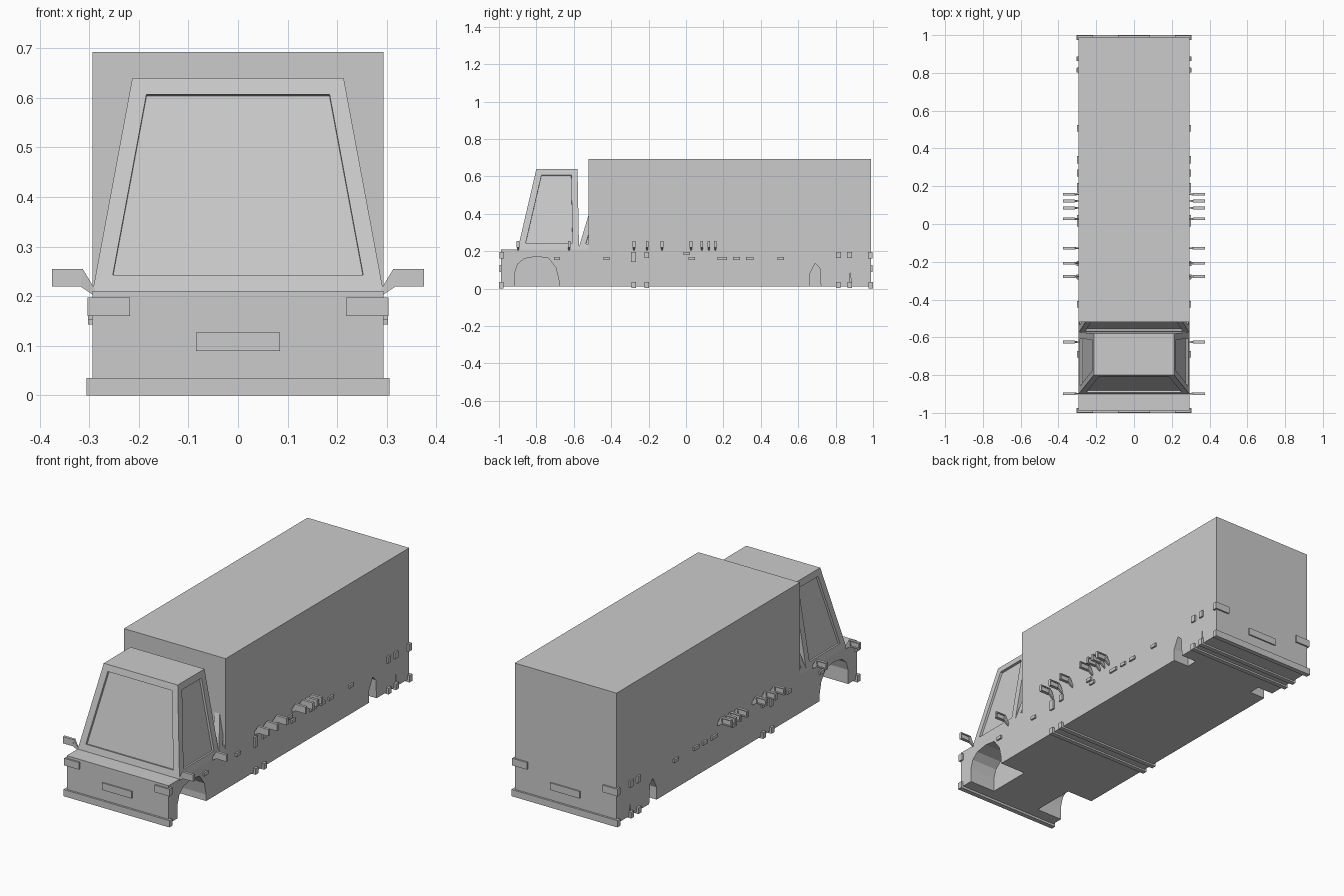
import bpy, bmesh
from mathutils import Vector

old = bpy.data.objects.get("Cube")
if old:
    bpy.data.objects.remove(old, do_unlink=True)

grey = bpy.data.materials.new("plain grey")
grey.use_nodes = True
GREY = (0.6, 0.6, 0.6, 1)
grey.diffuse_color = GREY
grey.node_tree.nodes["Principled BSDF"].inputs["Base Color"].default_value = GREY


def finish(name, bm):
    bmesh.ops.recalc_face_normals(bm, faces=bm.faces)
    mesh = bpy.data.meshes.new(name)
    bm.to_mesh(mesh)
    bm.free()
    mesh.materials.append(grey)
    obj = bpy.data.objects.new(name, mesh)
    bpy.context.collection.objects.link(obj)
    return obj


def loft(bm, ring_a, ring_b):
    a = [bm.verts.new(p) for p in ring_a]
    b = [bm.verts.new(p) for p in ring_b]
    bm.faces.new(a)
    bm.faces.new(b)
    n = len(a)
    for i in range(n):
        bm.faces.new((a[i], a[(i + 1) % n], b[(i + 1) % n], b[i]))


def prism_x(name, profile, x0, x1):
    """Extrude a (y, z) profile along x."""
    bm = bmesh.new()
    loft(bm, [(x0, y, z) for y, z in profile], [(x1, y, z) for y, z in profile])
    return finish(name, bm)


def box(name, x, y, z):
    return prism_x(name, [(y[0], z[0]), (y[1], z[0]), (y[1], z[1]), (y[0], z[1])], *x)


def sided(name, maker):
    for side, s in (("left", 1), ("right", -1)):
        maker(f"{side}_{name}", s)


def recess(bm, rule, border, depth):
    """Sink a framed panel into every face matching the rule."""
    bm.normal_update()
    faces = [f for f in bm.faces if rule(f.normal)]
    bmesh.ops.inset_individual(bm, faces=faces, thickness=border, use_even_offset=True)
    rings = bmesh.ops.inset_individual(bm, faces=faces, thickness=0.0005, depth=-depth)
    return rings


# Chassis and cargo box as one stepped body
W = 0.293
body = prism_x("body", [(-0.99, 0.012), (0.99, 0.012), (0.99, 0.692), (-0.52, 0.692),
                        (-0.52, 0.21), (-0.99, 0.21)], -W, W)

# Wheel arches and rear slot, cut into both sides
arches = {
    "front_arch": (0.15, [(-0.915, -0.05), (-0.915, 0.085), (-0.9, 0.13), (-0.865, 0.16),
                          (-0.8, 0.172), (-0.735, 0.163), (-0.695, 0.11), (-0.68, 0.045),
                          (-0.68, -0.05)]),
    "rear_arch": (0.09, [(0.66, -0.05), (0.66, 0.075), (0.69, 0.135), (0.715, 0.11),
                         (0.725, -0.05)]),
    "rear_slot": (0.04, [(0.87, -0.05), (0.878, 0.085), (0.892, -0.05)]),
}
for name, (depth, profile) in arches.items():
    def cut(full, s):
        cutter = prism_x(full + "_cutter", profile, s * (W - depth), s * (W + 0.1))
        cutter.hide_render = True
        cutter.hide_set(True)
        cutter.display_type = 'WIRE'
        mod = body.modifiers.new(full, 'BOOLEAN')
        mod.operation = 'DIFFERENCE'
        mod.solver = 'EXACT'
        mod.object = cutter
    sided(name, cut)


# Cab, tapered, with sunken windscreen and side windows
def taper(base, top):
    (w0, f0, b0, z0), (w1, f1, b1, z1) = base, top
    bm = bmesh.new()
    loft(bm, [(-w0, f0, z0), (w0, f0, z0), (w0, b0, z0), (-w0, b0, z0)],
         [(-w1, f1, z1), (w1, f1, z1), (w1, b1, z1), (-w1, b1, z1)])
    bmesh.ops.recalc_face_normals(bm, faces=bm.faces)
    return bm


cab = taper((W, -0.9, -0.572, 0.21), (0.213, -0.8, -0.58, 0.64))
recess(cab, lambda n: n.y < -0.8 or abs(n.x) > 0.8, 0.034, 0.012)
finish("cab", cab)

# Second cab row, mostly inside the cargo box
rear_cab = taper((W, -0.576, -0.3, 0.21), (0.213, -0.447, -0.3, 0.64))
recess(rear_cab, lambda n: n.y < -0.8 or abs(n.x) > 0.8, 0.03, 0.012)
finish("rear_cab", rear_cab)

# Bumpers and underside cross bars
E = 0.305
box("front_bumper", (-E, E), (-1, -0.975), (0, 0.035))
box("rear_bumper", (-E, E), (0.975, 1), (0, 0.035))
for i, y in enumerate((-0.28, -0.21, 0.815, 0.875)):
    box(f"cross_bar_{i + 1}", (-E, E), (y - 0.012, y + 0.012), (0.003, 0.035))

# Number plates and wrap-around corner lamps
for end, d in (("front", -1), ("rear", 1)):
    box(end + "_plate", (-0.085, 0.085), (d * 0.98, d * 0.997), (0.09, 0.127))
    sided(end + "_lamp", lambda n, s: box(
        n, (s * 0.218, s * 0.303), (d * 0.973, d * 0.998), (0.16, 0.197)))

# Side marker blocks: y centre, length, bottom, top
markers = [(-0.28, 0.026, 0.143, 0.197), (-0.21, 0.026, 0.163, 0.197),
           (0.815, 0.026, 0.163, 0.197), (0.875, 0.026, 0.163, 0.197),
           (0.005, 0.035, 0.18, 0.197)]
markers += [(y, w, 0.153, 0.17) for y, w in (
    (-0.69, 0.033), (-0.425, 0.033), (0.03, 0.035), (0.193, 0.05),
    (0.27, 0.035), (0.34, 0.04), (0.507, 0.035))]
for i, (y, w, z0, z1) in enumerate(markers):
    sided(f"marker_{i + 1}", lambda n, s: box(
        n, (s * 0.28, s * 0.302), (y - w / 2, y + w / 2), (z0, z1)))


# Mirrors: thin arm and a plate with a sunken rear face
def mirror(name, s, y):
    bm = bmesh.new()
    head = [(0.318, 0.22), (0.375, 0.22), (0.375, 0.255), (0.313, 0.255)]
    loft(bm, [(s * x, y - 0.007, z) for x, z in head],
         [(s * x, y + 0.007, z) for x, z in head])
    bmesh.ops.recalc_face_normals(bm, faces=bm.faces)
    recess(bm, lambda n: n.y > 0.9, 0.005, 0.006)
    arm = [(0.288, 0.2), (0.318, 0.22), (0.313, 0.255), (0.288, 0.213)]
    t = [0.002, 0.006, 0.006, 0.002]
    loft(bm, [(s * x, y - k, z) for (x, z), k in zip(arm, t)],
         [(s * x, y + k, z) for (x, z), k in zip(arm, t)])
    finish(name, bm)


for i, y in enumerate((-0.898, -0.625, -0.278, -0.208, -0.128, 0.027, 0.085, 0.122, 0.157)):
    sided(f"mirror_{i + 1}", lambda n, s: mirror(n, s, y))
